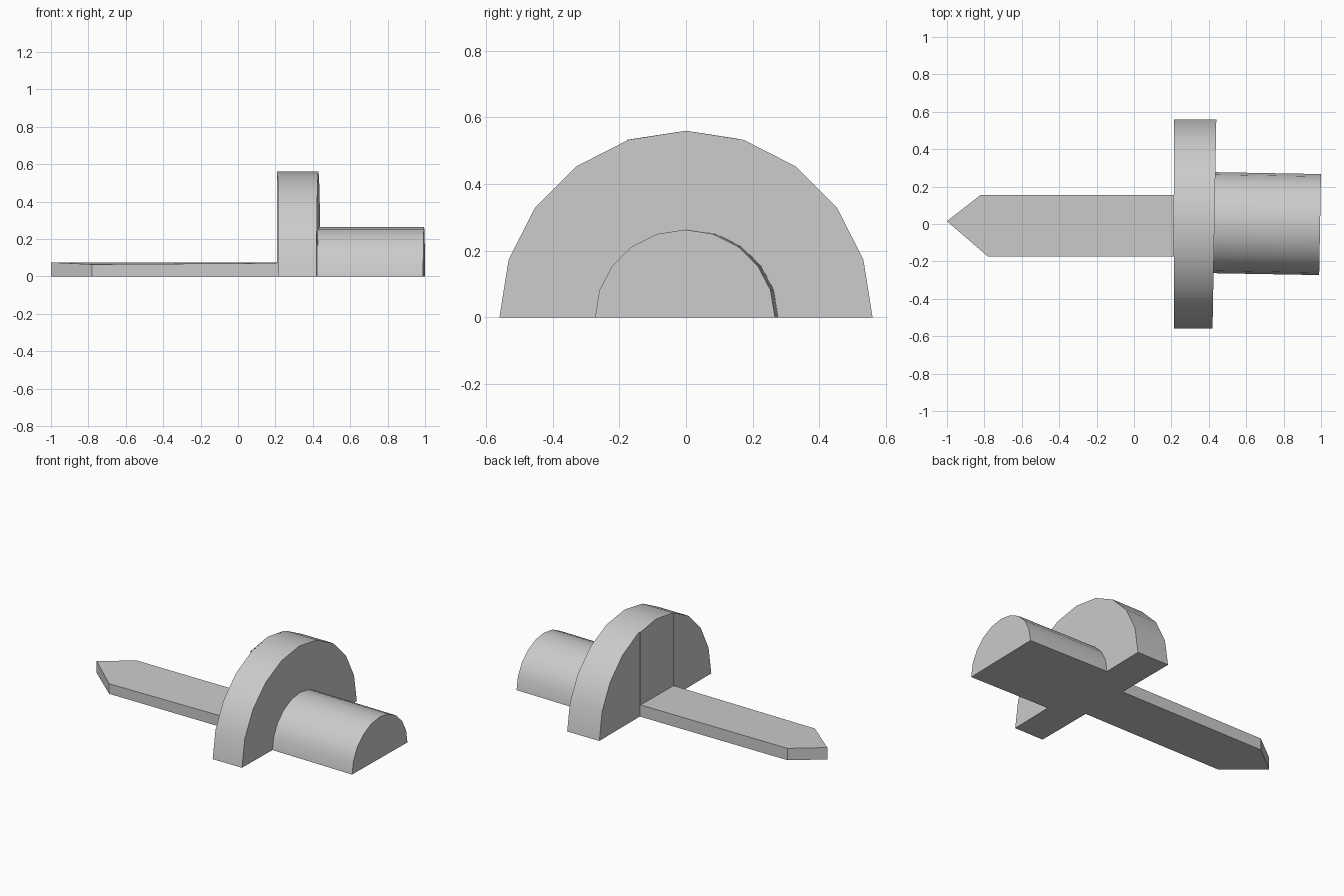
import bpy
import bmesh
from math import cos, sin, pi, radians

cube = bpy.data.objects.get("Cube")
if cube:
    bpy.data.objects.remove(cube, do_unlink=True)

# Single grey material
GREY = (0.6, 0.6, 0.6, 1)
mat = bpy.data.materials.new("plain grey")
mat.use_nodes = True
mat.diffuse_color = GREY
mat.node_tree.nodes["Principled BSDF"].inputs["Base Color"].default_value = GREY


def loft(name, start, end, cap_start=True, cap_end=True):
    """Join two matching outlines into a solid, with optional end caps."""
    bm = bmesh.new()
    a = [bm.verts.new(p) for p in start]
    b = [bm.verts.new(p) for p in end]
    n = len(a)
    for i in range(n):
        j = (i + 1) % n
        bm.faces.new((a[i], a[j], b[j], b[i]))
    if cap_start:
        bm.faces.new(a[::-1])
    if cap_end:
        bm.faces.new(b)
    bmesh.ops.recalc_face_normals(bm, faces=bm.faces)
    mesh = bpy.data.meshes.new(name)
    bm.to_mesh(mesh)
    bm.free()
    mesh.materials.append(mat)
    obj = bpy.data.objects.new(name, mesh)
    bpy.context.collection.objects.link(obj)
    bpy.ops.object.select_all(action='DESELECT')
    obj.select_set(True)
    bpy.context.view_layer.objects.active = obj
    bpy.ops.object.shade_smooth_by_angle(angle=radians(30))
    return obj


def half_round(x, ry, rz, lean=0.0, shift=0.0, steps=10):
    """Half-circle outline facing along x; lean skews x across the width."""
    pts = []
    for i in range(steps + 1):
        t = pi * i / steps
        y = ry * cos(t) + shift
        pts.append((x + lean * y, y, rz * sin(t)))
    return pts


LEAN = 0.018

# Large half-round collar
loft("collar", half_round(0.215, 0.56, 0.56), half_round(0.43, 0.56, 0.56, LEAN))

# Slightly raised panel on the collar, as wide as the blade
panel = [(-0.175, 0), (-0.175, 0.533), (0, 0.56), (0.155, 0.536), (0.155, 0)]
loft("collar_panel", [(0.209, y, z) for y, z in panel],
     [(0.215, y, z) for y, z in panel], cap_end=False)

# Half-round handle, a little skewed
loft("handle", half_round(0.43, 0.27, 0.263, LEAN, 0.007),
     half_round(0.995, 0.27, 0.263, LEAN, -0.003), cap_start=False)

# Flat pointed blade, its front edge a touch thinner
blade = [(-1, 0.015, 0.075), (-0.78, -0.175, 0.064), (0.21, -0.175, 0.071),
         (0.21, 0.155, 0.075), (-0.82, 0.155, 0.075)]
loft("blade", [(x, y, 0) for x, y, z in blade], blade)
